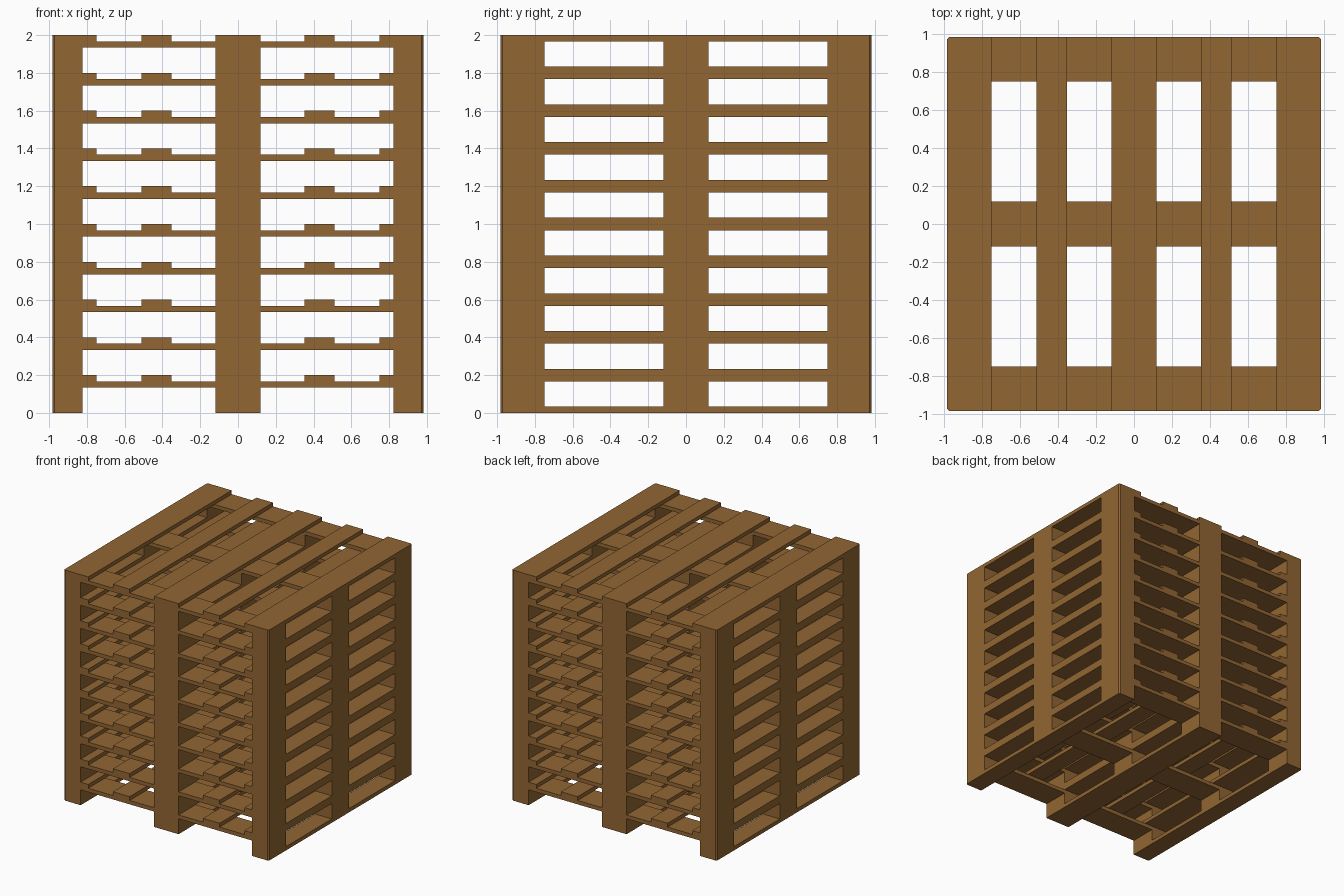
import bpy, bmesh

if "Cube" in bpy.data.objects:
    bpy.data.objects.remove(bpy.data.objects["Cube"])

E = 0.983            # half width of the stack
LAYERS, STEP = 10, 0.2
T = STEP / 6         # board thickness
CHAMFER = 0.011

wood = bpy.data.materials.new("wood")
wood.diffuse_color = (0.287, 0.133, 0.033, 1)
wood.use_nodes = True
wood.node_tree.nodes["Principled BSDF"].inputs["Base Color"].default_value = wood.diffuse_color


def board(name, x, y, z):
    """Box from ranges, outer pallet corners chamfered, repeated up the stack."""
    bm = bmesh.new()
    bmesh.ops.create_cube(bm, size=1)
    for v in bm.verts:
        v.co = [r[0] if c < 0 else r[1] for c, r in zip(v.co, (x, y, z))]
    corners = [e for e in bm.edges
               if all(abs(abs(v.co.x) - E) < 1e-4 and abs(abs(v.co.y) - E) < 1e-4 for v in e.verts)
               and abs(e.verts[0].co.z - e.verts[1].co.z) > 1e-4
               and (e.verts[0].co - e.verts[1].co).xy.length < 1e-4]
    if corners:
        bmesh.ops.bevel(bm, geom=corners, offset=CHAMFER, segments=1, affect='EDGES')
    mesh = bpy.data.meshes.new(name)
    bm.to_mesh(mesh)
    bm.free()
    mesh.materials.append(wood)
    ob = bpy.data.objects.new(name, mesh)
    bpy.context.collection.objects.link(ob)
    arr = ob.modifiers.new("stack", 'ARRAY')
    arr.count = LAYERS
    arr.use_relative_offset = False
    arr.use_constant_offset = True
    arr.constant_offset_displace = (0, 0, STEP)


full = (-E, E)
narrow_cols = [(-E, -0.822), (-0.118, 0.118), (0.822, E)]
wide_rows = [(-E, -0.749), (-0.118, 0.118), (0.749, E)]

for x in narrow_cols:
    # Bottom runners and the spacer blocks on them
    board("bottom_runner", x, full, (0, T))
    for y in wide_rows:
        board("spacer_block", x, y, (T, STEP - 2 * T))

# Cross boards over the blocks
for y in wide_rows:
    board("cross_board", full, y, (STEP - 2 * T, STEP - T))

# Deck boards
for x in wide_rows + [(-0.512, -0.352), (0.352, 0.512)]:
    board("deck_board", x, full, (STEP - T, STEP))
